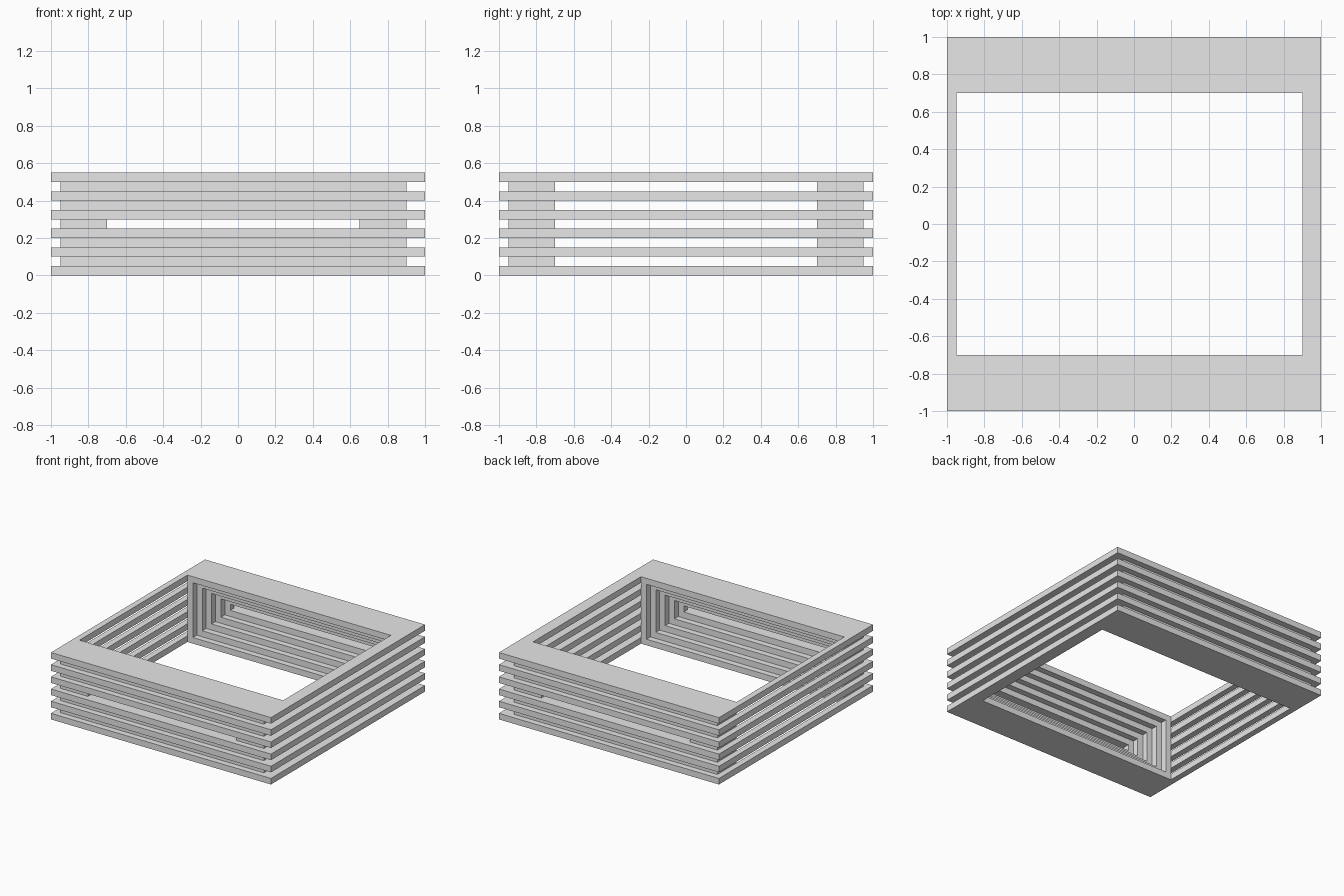
import bpy
import bmesh

cube = bpy.data.objects.get("Cube")
if cube:
    bpy.data.objects.remove(cube, do_unlink=True)

T = 0.05                       # layer thickness and stair step
LEFT, RIGHT = -0.95, 0.9       # inner faces of the side rails
INNER, OUTER = 0.7, 0.95       # depth of the end walls
LAYERS = 11

grey = bpy.data.materials.new("plain grey")
grey.use_nodes = True
grey.diffuse_color = (0.8, 0.8, 0.8, 1)
grey.node_tree.nodes["Principled BSDF"].inputs["Base Color"].default_value = (0.8, 0.8, 0.8, 1)


def prism(name, loops, z):
    """Fill the plan outlines (inner loops become holes) and raise by one layer."""
    bm = bmesh.new()
    edges = []
    for loop in loops:
        verts = [bm.verts.new((x, y, z)) for x, y in loop]
        edges += [bm.edges.new((a, b)) for a, b in zip(verts, verts[1:] + verts[:1])]
    bmesh.ops.triangle_fill(bm, edges=edges, use_beauty=True, use_dissolve=False)
    raised = bmesh.ops.extrude_face_region(bm, geom=bm.faces[:], use_keep_orig=True)
    top = [g for g in raised["geom"] if isinstance(g, bmesh.types.BMVert)]
    bmesh.ops.translate(bm, verts=top, vec=(0, 0, T))
    bmesh.ops.dissolve_limit(bm, angle_limit=0.01, verts=bm.verts[:], edges=bm.edges[:])
    bmesh.ops.recalc_face_normals(bm, faces=bm.faces[:])
    mesh = bpy.data.meshes.new(name)
    bm.to_mesh(mesh)
    bm.free()
    mesh.materials.append(grey)
    obj = bpy.data.objects.new(name, mesh)
    bpy.context.collection.objects.link(obj)


def flip_x(points):
    """Mirror across the middle of the opening and reverse the order."""
    return [(LEFT + RIGHT - x, y) for x, y in reversed(points)]


def flip_y(points):
    return [(x, -y) for x, y in reversed(points)]


def stairs(steps):
    """Left staircase of the recess in the back wall."""
    points = [(LEFT, INNER)]
    for s in range(steps):
        x = LEFT + T * (s + 1)
        points += [(x, INNER + T * s), (x, INNER + T * (s + 1))]
    return points


square = [(-1, -1), (1, -1), (1, 1), (-1, 1)]

for i in range(LAYERS):
    steps = min(i, LAYERS - 1 - i)     # the recess is deepest at mid height
    left = stairs(steps)
    notch = left + flip_x(left)
    if i % 2 == 0:
        # Wide frame plates
        prism(f"frame_plate_{i // 2 + 1}", [square, notch + flip_y(notch)], i * T)
        continue
    # Recessed spacers between the plates
    if INNER + steps * T < OUTER - T / 2:
        pieces = {"spacer": notch + [(RIGHT, OUTER), (LEFT, OUTER)]}
    else:
        post = left + [(LEFT, OUTER)]
        pieces = {"right_post": post, "left_post": flip_x(post)}
    for part, outline in pieces.items():
        prism(f"back_{part}_{i // 2 + 1}", [outline], i * T)
        prism(f"front_{part}_{i // 2 + 1}", [flip_y(outline)], i * T)
